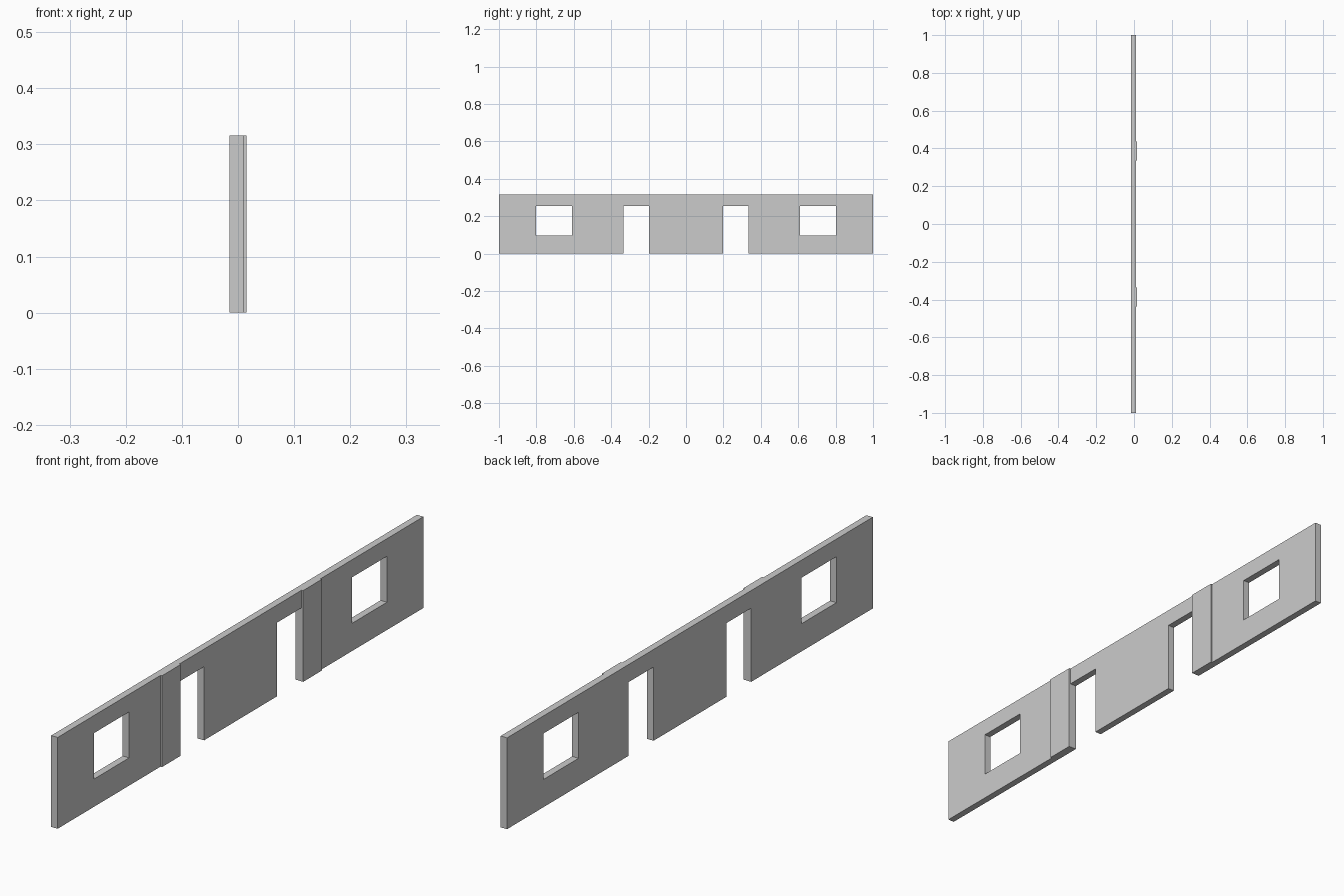
import bpy

if "Cube" in bpy.data.objects:
    bpy.data.objects.remove(bpy.data.objects["Cube"])

HEIGHT = 0.316
BACK, FACE, PILASTER_FACE = -0.015, 0.0095, 0.015


def box(name, x, y, z):
    """Box from (min, max) ranges on each axis."""
    bpy.ops.mesh.primitive_cube_add(
        size=1, location=[(a + b) / 2 for a, b in (x, y, z)])
    obj = bpy.context.object
    obj.name = name
    obj.scale = [b - a for a, b in (x, y, z)]
    bpy.ops.object.transform_apply(location=True, rotation=True, scale=True)
    return obj


def combine(target, other, operation):
    """Apply a boolean to target and discard the helper."""
    mod = target.modifiers.new(other.name, 'BOOLEAN')
    mod.operation = operation
    mod.solver = 'EXACT'
    mod.object = other
    bpy.context.view_layer.objects.active = target
    bpy.ops.object.modifier_apply(modifier=mod.name)
    bpy.data.objects.remove(other, do_unlink=True)


# Long wall slab
wall = box("wall", (BACK, FACE), (-1, 1), (0, HEIGHT))

for side in (-1, 1):
    def span(a, b):
        return tuple(sorted((side * a, side * b)))

    # Shallow full-height pilaster beside the doorway
    combine(wall, box("pilaster", (-0.005, PILASTER_FACE),
                      span(0.335, 0.437), (0, HEIGHT)), 'UNION')
    # Doorway open to the floor, and window
    combine(wall, box("doorway_cutter", (-0.1, 0.1),
                      span(0.199, 0.335), (-0.1, 0.255)), 'DIFFERENCE')
    combine(wall, box("window_cutter", (-0.1, 0.1),
                      span(0.609, 0.801), (0.096, 0.255)), 'DIFFERENCE')
